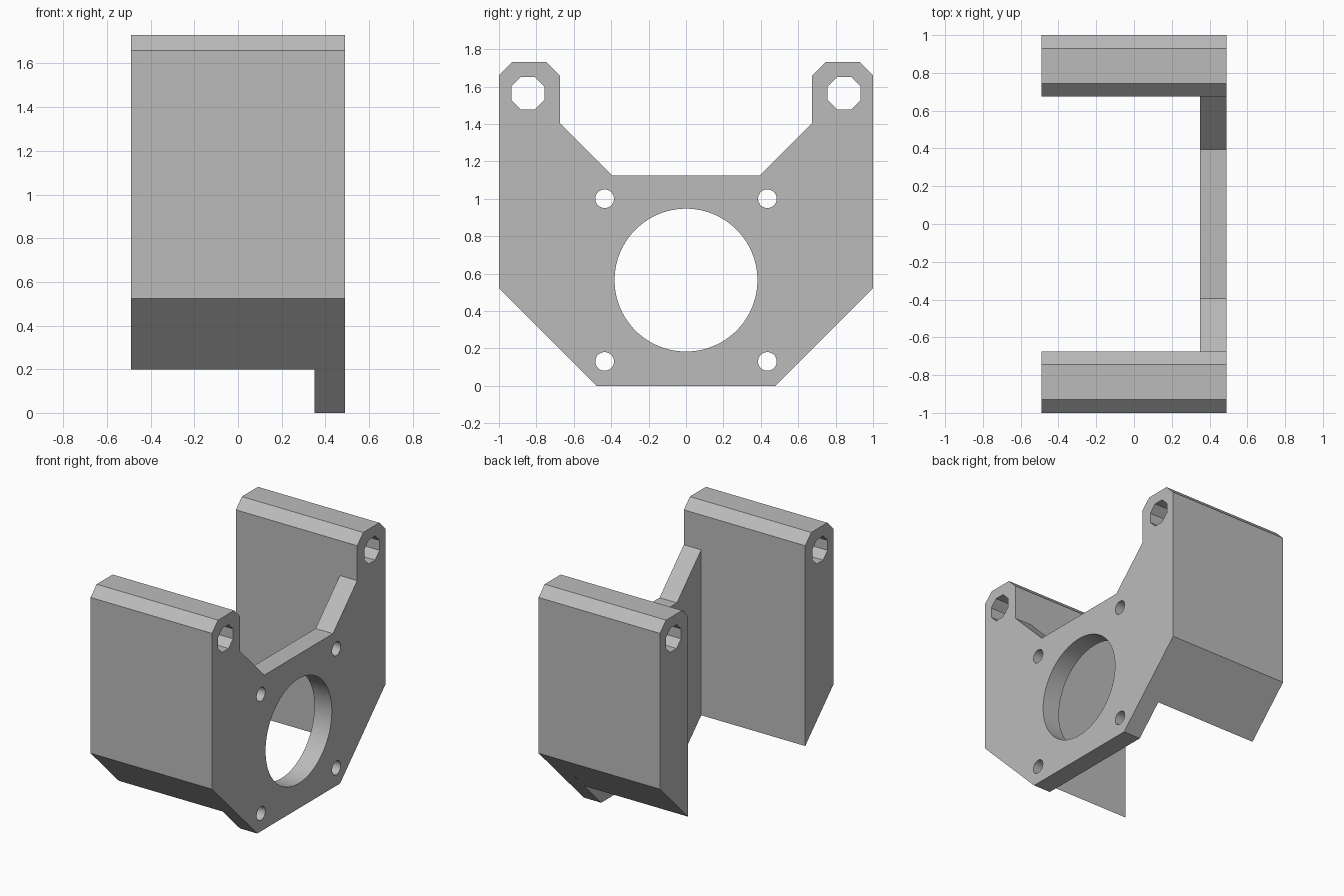
import bpy, bmesh, math

if "Cube" in bpy.data.objects:
    bpy.data.objects.remove(bpy.data.objects["Cube"], do_unlink=True)

grey = bpy.data.materials.new("light grey")
grey.use_nodes = True
GREY = (0.5, 0.5, 0.5, 1)
grey.diffuse_color = GREY
grey.node_tree.nodes["Principled BSDF"].inputs["Base Color"].default_value = GREY

X_BACK, X_PLATE, X_FACE = -0.49, 0.35, 0.49   # depth of arms and face plate


def prism(name, profile, x0, x1):
    """Extrude a closed (y, z) profile along x."""
    bm = bmesh.new()
    face = bm.faces.new([bm.verts.new((x0, y, z)) for y, z in profile])
    new = bmesh.ops.extrude_face_region(bm, geom=[face])["geom"]
    bmesh.ops.translate(bm, vec=(x1 - x0, 0, 0),
                        verts=[v for v in new if isinstance(v, bmesh.types.BMVert)])
    bmesh.ops.recalc_face_normals(bm, faces=bm.faces)
    mesh = bpy.data.meshes.new(name)
    bm.to_mesh(mesh)
    bm.free()
    mesh.materials.append(grey)
    obj = bpy.data.objects.new(name, mesh)
    bpy.context.collection.objects.link(obj)
    return obj


def circle(y, z, radius, sides):
    """Regular polygon with flat top and bottom."""
    angles = [2 * math.pi * (i + 0.5) / sides for i in range(sides)]
    return [(y + radius * math.cos(a), z + radius * math.sin(a)) for a in angles]


def combine(body, tool, operation):
    """Apply a boolean and discard the tool."""
    tool.hide_render = True
    mod = body.modifiers.new(operation, "BOOLEAN")
    mod.operation, mod.object, mod.solver = operation, tool, "EXACT"
    bpy.context.view_layer.objects.active = body
    bpy.ops.object.modifier_apply(modifier=mod.name)
    bpy.data.objects.remove(tool, do_unlink=True)


# Face plate: half outline mirrored across y = 0
half = [(0.478, 0), (1, 0.523), (1, 1.66), (0.93, 1.73), (0.745, 1.73),
        (0.675, 1.66), (0.675, 1.405), (0.395, 1.125)]
outline = half + [(-y, z) for y, z in reversed(half)]
bracket = prism("mounting_bracket", outline, X_PLATE, X_FACE)

# Side arms running back from the plate
arm = half[1:6] + [(0.675, 0.198)]
for side in (-1, 1):
    combine(bracket, prism("side_arm", [(side * y, z) for y, z in arm], X_BACK, X_FACE), "UNION")

# Long octagonal rod holes, screw holes and the large centre opening
holes = [circle(s * 0.845, 1.564, 0.095, 8) for s in (-1, 1)]
holes += [circle(s * 0.435, z, 0.05, 24) for s in (-1, 1) for z in (0.13, 1.0)]
holes.append(circle(0, 0.565, 0.382, 72))
for hole in holes:
    combine(bracket, prism("hole_cutter", hole, X_BACK - 0.1, X_FACE + 0.1), "DIFFERENCE")

# Merge flat regions and shade the round holes smooth
bm = bmesh.new()
bm.from_mesh(bracket.data)
bmesh.ops.remove_doubles(bm, verts=bm.verts, dist=0.0001)
bmesh.ops.dissolve_limit(bm, angle_limit=math.radians(0.5), verts=bm.verts, edges=bm.edges)
bm.to_mesh(bracket.data)
bm.free()
bpy.ops.object.select_all(action="DESELECT")
bracket.select_set(True)
bpy.context.view_layer.objects.active = bracket
bpy.ops.object.shade_smooth_by_angle(angle=math.radians(30))
